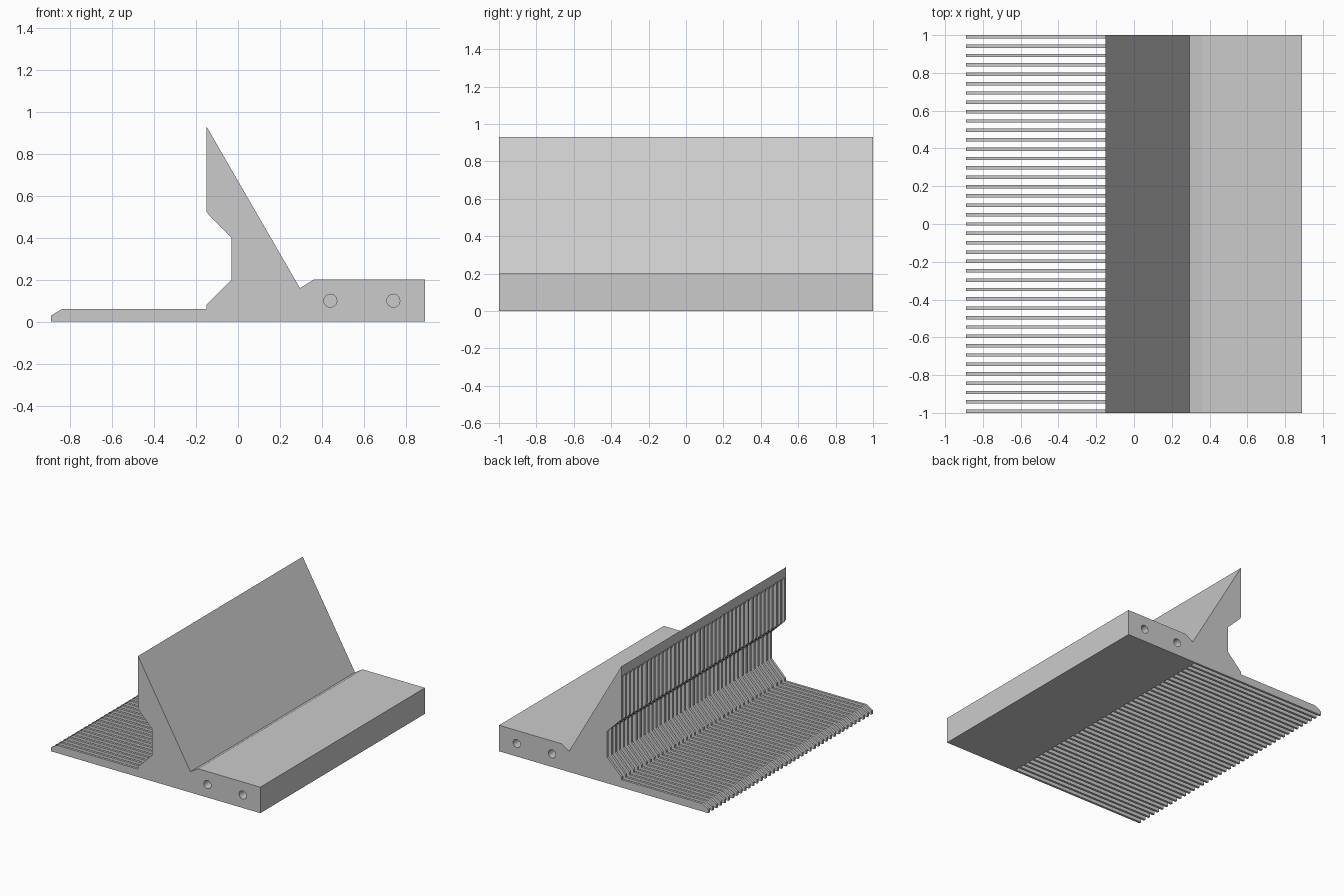
import bpy, bmesh, math
from mathutils import Matrix

cube = bpy.data.objects.get("Cube")
if cube:
    bpy.data.objects.remove(cube, do_unlink=True)

FIN_COUNT = 41
FIN_WIDTH = 0.018
PITCH = (2 - FIN_WIDTH) / (FIN_COUNT - 1)

grey = bpy.data.materials.new("plain grey")
grey.use_nodes = True
grey.diffuse_color = (0.6, 0.6, 0.6, 1)
grey.node_tree.nodes["Principled BSDF"].inputs["Base Color"].default_value = (0.6, 0.6, 0.6, 1)


def add_prism(bm, profile, y0, y1):
    """Extrude an (x, z) profile along y."""
    face = bm.faces.new([bm.verts.new((x, y0, z)) for x, z in profile])
    ext = bmesh.ops.extrude_face_region(bm, geom=[face])
    moved = [v for v in ext["geom"] if isinstance(v, bmesh.types.BMVert)]
    bmesh.ops.translate(bm, verts=moved, vec=(0, y1 - y0, 0))


def make_object(name, bm):
    bmesh.ops.recalc_face_normals(bm, faces=bm.faces)
    mesh = bpy.data.meshes.new(name)
    bm.to_mesh(mesh)
    bm.free()
    mesh.materials.append(grey)
    obj = bpy.data.objects.new(name, mesh)
    bpy.context.collection.objects.link(obj)
    return obj


def cut(target, cutter):
    cutter.hide_render = True
    mod = target.modifiers.new("cut", "BOOLEAN")
    mod.operation = "DIFFERENCE"
    mod.solver = "EXACT"
    mod.object = cutter
    bpy.context.view_layer.objects.active = target
    bpy.ops.object.modifier_apply(modifier=mod.name)
    bpy.data.objects.remove(cutter, do_unlink=True)


# Full-length body: flat toe, waisted upright, sloped back and mounting foot
bm = bmesh.new()
add_prism(bm, [(-0.89, 0), (-0.89, 0.03), (-0.84, 0.06), (-0.15, 0.06),
               (-0.15, 0.08), (-0.03, 0.2), (-0.03, 0.4), (-0.14, 0.51),
               (-0.15, 0.525), (-0.15, 0.93), (0.295, 0.16), (0.36, 0.2),
               (0.89, 0.2), (0.89, 0)], -1, 1)
body = make_object("finned_body", bm)

# Slots between the fins, stopping just short of the sloped back
bm = bmesh.new()
for i in range(FIN_COUNT - 1):
    y = -1 + FIN_WIDTH + i * PITCH
    add_prism(bm, [(0.27, -0.1), (0.27, 0.13), (-0.15, 0.86), (-0.2, 0.947),
                   (-1, 0.947), (-1, -0.1)], y, y + PITCH - FIN_WIDTH)
cut(body, make_object("slot_cutter", bm))

# Blind mounting holes in both ends of the foot
bm = bmesh.new()
for x in (0.44, 0.74):
    for y in (-1, 1):
        bmesh.ops.create_cone(
            bm, cap_ends=True, segments=24, radius1=0.031, radius2=0.031, depth=0.3,
            matrix=Matrix.Translation((x, y, 0.1)) @ Matrix.Rotation(math.pi / 2, 4, "X"))
cut(body, make_object("hole_cutter", bm))

# Smooth hole walls, sharp edges elsewhere
body.select_set(True)
bpy.context.view_layer.objects.active = body
bpy.ops.object.shade_smooth_by_angle(angle=math.radians(20))
